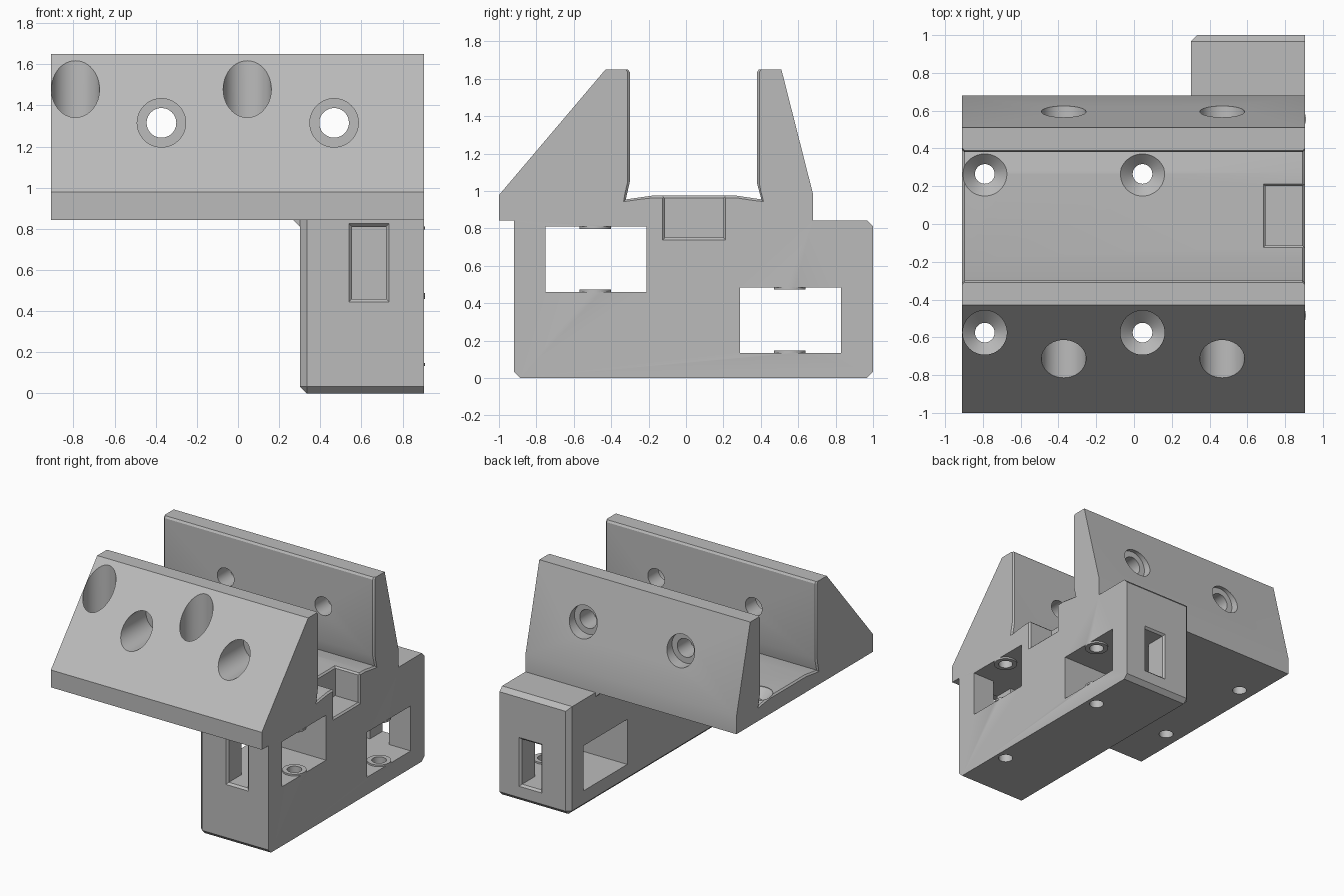
import bpy, bmesh
from math import sin, cos, tau

if "Cube" in bpy.data.objects:
    bpy.data.objects.remove(bpy.data.objects["Cube"])

grey = bpy.data.materials.new("plain_grey")
grey.use_nodes = True
colour = (0.5, 0.5, 0.5, 1)
grey.diffuse_color = colour
grey.node_tree.nodes["Principled BSDF"].inputs["Base Color"].default_value = colour

RIGHT, LEFT = 0.905, -0.91
SEAM = 0.843


def to_object(name, bm):
    bmesh.ops.recalc_face_normals(bm, faces=bm.faces)
    mesh = bpy.data.meshes.new(name)
    bm.to_mesh(mesh)
    bm.free()
    mesh.materials.append(grey)
    ob = bpy.data.objects.new(name, mesh)
    bpy.context.collection.objects.link(ob)
    return ob


def loft(name, sections):
    """Closed solid through matching rings of points."""
    bm = bmesh.new()
    rings = [[bm.verts.new(p) for p in s] for s in sections]
    n = len(rings[0])
    for a, b in zip(rings, rings[1:]):
        for i in range(n):
            j = (i + 1) % n
            bm.faces.new((a[i], a[j], b[j], b[i]))
    bm.faces.new(rings[0])
    bm.faces.new(rings[-1])
    return to_object(name, bm)


def extrude_x(name, profile, x0, x1):
    return loft(name, [[(x, y, z) for y, z in profile] for x in (x0, x1)])


def box(name, x0, x1, y0, y1, z0, z1):
    return extrude_x(name, [(y0, z0), (y1, z0), (y1, z1), (y0, z1)], x0, x1)


def turned(name, axis, u, v, steps, sides=48):
    """Round solid along y or z from (position, radius) steps."""
    rings = []
    for pos, r in steps:
        ring = [(u + r * cos(tau * i / sides), v + r * sin(tau * i / sides)) for i in range(sides)]
        rings.append([(a, pos, b) if axis == "Y" else (a, b, pos) for a, b in ring])
    return loft(name, rings)


def combine(target, tool, operation="DIFFERENCE"):
    mod = target.modifiers.new(tool.name, "BOOLEAN")
    mod.operation, mod.solver, mod.object = operation, "EXACT", tool
    bpy.ops.object.select_all(action="DESELECT")
    target.select_set(True)
    bpy.context.view_layer.objects.active = target
    bpy.ops.object.modifier_apply(modifier=mod.name)
    bpy.data.objects.remove(tool)


# Upper body with a sloped front and a steep back
bracket = extrude_x("channel_bracket", [
    (-1, SEAM), (-1, 0.978), (-0.43, 1.65), (0.51, 1.65), (0.68, 0.98), (0.68, SEAM)], LEFT, RIGHT)

# Mounting block, chamfered everywhere except its right end and upper side
bm = bmesh.new()
bmesh.ops.create_cube(bm, size=1)
bmesh.ops.scale(bm, vec=(RIGHT - 0.302, 1.92, SEAM), verts=bm.verts)
bmesh.ops.translate(bm, vec=((RIGHT + 0.302) / 2, 0.04, SEAM / 2), verts=bm.verts)


def chamfered(e):
    a, b = (v.co for v in e.verts)
    m = (a + b) / 2
    return m.x < 0.9 and (m.z < 0.1 or 0.1 < m.z < 0.8 or m.y > 0.9)


bmesh.ops.bevel(bm, geom=[e for e in bm.edges if chamfered(e)], offset=0.033,
                segments=1, affect="EDGES")
combine(bracket, to_object("mounting_block", bm), "UNION")

# Sloped fillet where the block meets the body
fillet = [(0.268, SEAM), (0.302, 0.81), (0.4, 0.81), (0.4, SEAM)]
combine(bracket, loft("fillet", [[(x, y, z) for x, z in fillet] for y in (-0.885, 0.68)]), "UNION")


# Channel, widened slightly at both ends
def channel_section(x, grow):
    side = [(0.41, 1.68), (0.38, 1.635), (0.38, 1.04), (0.403, 0.955), (0.27, 0.975)]
    other = [(-0.18, 0.975), (-0.322, 0.955), (-0.3, 1.05), (-0.3, 1.635), (-0.33, 1.68)]
    points = []
    for y, z in side + other:
        points.append((x, y + (grow if y > 0.3 else -grow if y < -0.25 else 0),
                       z - (grow if z < 1 else 0)))
    return points


combine(bracket, loft("channel_cut", [
    channel_section(x, g) for x, g in (
        (LEFT - 0.02, 0.032), (LEFT + 0.012, 0), (RIGHT - 0.012, 0), (RIGHT + 0.02, 0.032))]))


# Notch in the channel floor, open at the right end
def notch_end(x, g):
    return [(x, -0.113 - g, 0.75 - g), (x, 0.2 + g, 0.75 - g), (x, 0.2 + g, 1.1), (x, -0.113 - g, 1.1)]


def notch_rim(z, g):
    return [(0.697 - g, -0.113 - g, z), (1, -0.113 - g, z), (1, 0.2 + g, z), (0.697 - g, 0.2 + g, z)]


combine(bracket, loft("notch_cut", [notch_end(0.697, 0), notch_end(RIGHT - 0.012, 0),
                                    notch_end(RIGHT + 0.02, 0.032)]))
combine(bracket, loft("notch_rim_cut", [notch_rim(0.963, 0), notch_rim(0.995, 0.032)]))


# Slots from the block's front and back into its windows
def slot_section(y, z0, z1, g):
    return [(0.555 - g, y, z0 - g), (0.72 + g, y, z0 - g), (0.72 + g, y, z1 + g), (0.555 - g, y, z1 + g)]


# Windows through the block, each with ringed bolt holes above and below
for y0, z0, face, sign, name in ((-0.75, 0.46, -0.92, 1, "front"), (0.29, 0.135, 1.0, -1, "back")):
    y1, z1, middle = y0 + 0.54, z0 + 0.35, y0 + 0.265
    combine(bracket, box(name + "_window", 0.1, 1.1, y0, y1, z0, z1))
    combine(bracket, loft(name + "_slot", [
        slot_section(face - sign * 0.02, z0, z1, 0.035),
        slot_section(face + sign * 0.015, z0, z1, 0),
        slot_section(face + sign * 0.25, z0, z1, 0)]))
    for a, b in ((z0 - 0.002, z0 + 0.013), (z1 - 0.013, z1 + 0.002)):
        combine(bracket, turned("bolt_ring", "Z", 0.825, middle, [(a, 0.085), (b, 0.085)]), "UNION")
    combine(bracket, turned("bolt_hole", "Z", 0.825, middle, [(-0.1, 0.052), (z1 + 0.3, 0.052)]))

# Vertical countersunk screw holes
for x in (-0.79, 0.045):
    for y in (-0.575, 0.265):
        combine(bracket, turned("screw_hole", "Z", x, y, [
            (0.7, 0.052), (0.905, 0.052), (0.971, 0.117), (1.8, 0.117) if y < 0 else (1.0, 0.117)]))

# Cross bolt holes with wide seats in both outer slopes
for x in (-0.372, 0.467):
    combine(bracket, turned("cross_hole", "Y", x, 1.315, [
        (-1.2, 0.118), (-0.43, 0.118), (-0.43, 0.072), (0.535, 0.072), (0.535, 0.118), (0.9, 0.118)]))

bpy.ops.object.select_all(action="DESELECT")
bracket.select_set(True)
bpy.context.view_layer.objects.active = bracket
bpy.ops.object.shade_smooth_by_angle(angle=0.45)
